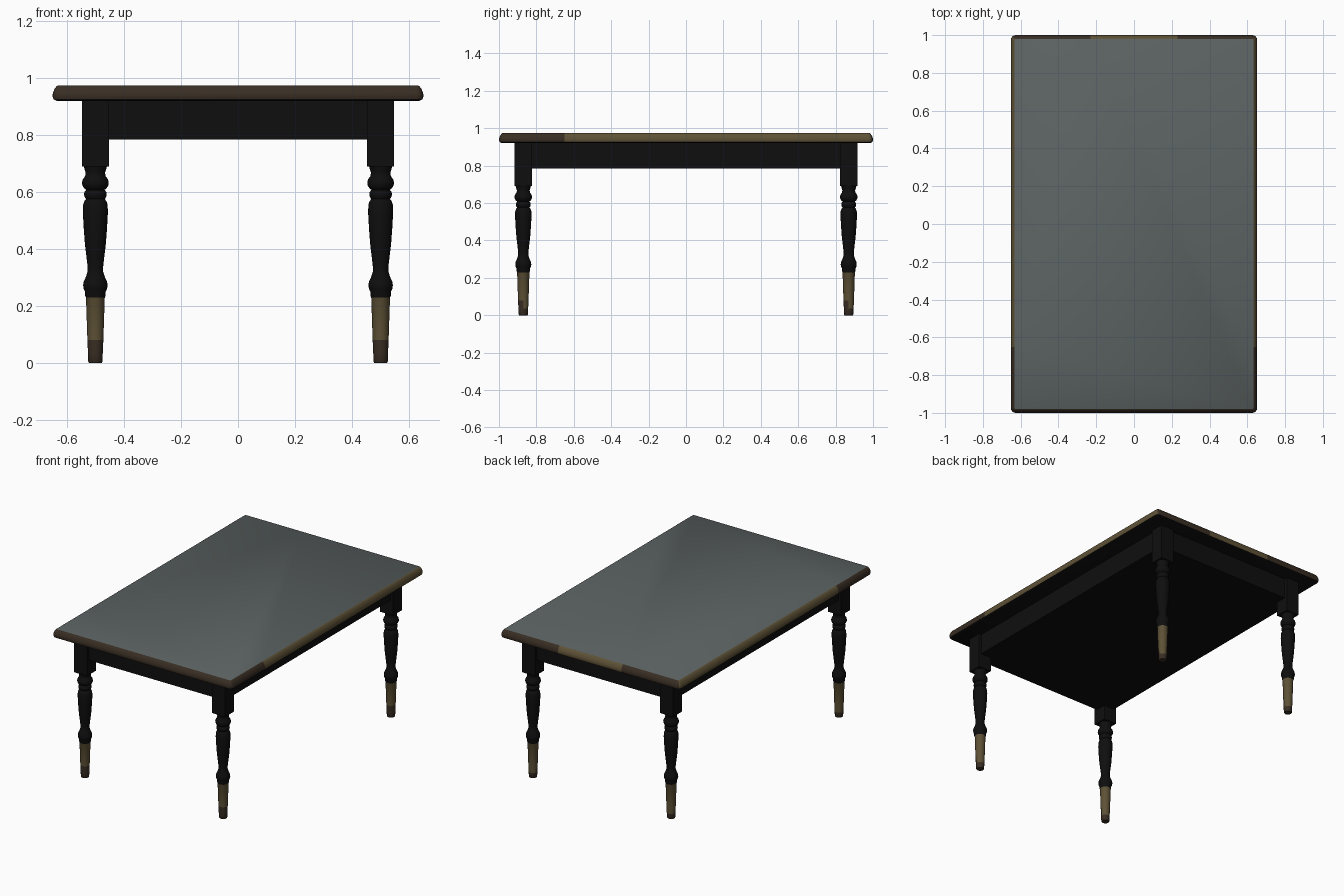
import bpy, bmesh, math

if "Cube" in bpy.data.objects:
    bpy.data.objects.remove(bpy.data.objects["Cube"])


def material(name, rgb):
    m = bpy.data.materials.new(name)
    m.diffuse_color = (*rgb, 1.0)
    m.use_nodes = True
    m.node_tree.nodes["Principled BSDF"].inputs["Base Color"].default_value = m.diffuse_color
    return m


BLACK = material("black paint", (0.0045, 0.0045, 0.0045))
GREY = material("grey top", (0.105, 0.123, 0.122))
TAN = material("worn tan wood", (0.112, 0.083, 0.037))
BROWN = material("dark brown wood", (0.040, 0.027, 0.017))


def finish(bm, name, mats, rule=None, angle=35):
    """Turn a bmesh into an object, colouring faces by a rule."""
    bmesh.ops.recalc_face_normals(bm, faces=bm.faces)
    bm.normal_update()
    if rule:
        for f in bm.faces:
            f.material_index = rule(f.calc_center_median(), f.normal)
    me = bpy.data.meshes.new(name)
    bm.to_mesh(me)
    bm.free()
    for m in mats:
        me.materials.append(m)
    ob = bpy.data.objects.new(name, me)
    bpy.context.collection.objects.link(ob)
    bpy.ops.object.select_all(action='DESELECT')
    ob.select_set(True)
    bpy.context.view_layer.objects.active = ob
    bpy.ops.object.shade_smooth_by_angle(angle=math.radians(angle))
    return ob


def loft(bm, rings):
    """Skin a stack of closed rings and cap both ends."""
    loops = [[bm.verts.new(p) for p in r] for r in rings]
    n = len(loops[0])
    for a, b in zip(loops, loops[1:]):
        for i in range(n):
            j = (i + 1) % n
            bm.faces.new((a[i], a[j], b[j], b[i]))
    bm.faces.new(loops[0][::-1])
    bm.faces.new(loops[-1])


def box(bm, x0, x1, y0, y1, z0, z1):
    loft(bm, [[(x0, y0, z), (x1, y0, z), (x1, y1, z), (x0, y1, z)] for z in (z0, z1)])


# Tabletop: rounded rectangle with a moulded edge, split where the wear changes
HX, HY, R = 0.652, 1.0, 0.026
WEAR_Y, WEAR_X = -0.65, 0.23


def outline(inset, z):
    hx, hy, r = HX - inset, HY - inset, R - inset
    pts = []
    corners = ((1, 1, 0), (-1, 1, 90), (-1, -1, 180), (1, -1, 270))
    splits = ([(WEAR_X, hy), (-WEAR_X, hy)], [(-hx, WEAR_Y)], [], [(hx, WEAR_Y)])
    for (sx, sy, start), extra in zip(corners, splits):
        for k in range(5):
            a = math.radians(start + 22.5 * k)
            pts.append((sx * (hx - r) + r * math.cos(a), sy * (hy - r) + r * math.sin(a), z))
        pts += [(x, y, z) for x, y in extra]
    return pts


def top_rule(c, n):
    if n.z > 0.95:
        return 1                                   # grey surface
    if c.z < 0.927:
        return 0                                   # black underside
    if abs(n.x) > abs(n.y):
        return 2 if c.y > WEAR_Y else 3            # long edges
    return 2 if n.y > 0 and abs(c.x) < WEAR_X else 3   # short edges


EDGE = [(0.016, 0.920), (0.004, 0.926), (0.0, 0.937), (0.002, 0.950),
        (0.008, 0.963), (0.014, 0.971), (0.020, 0.975)]
bm = bmesh.new()
loft(bm, [outline(i, z) for i, z in EDGE])
finish(bm, "tabletop", [BLACK, GREY, TAN, BROWN], top_rule)

# Apron under the top
bm = bmesh.new()
box(bm, -0.53, 0.53, -0.895, 0.895, 0.785, 0.925)
finish(bm, "apron", [BLACK])

# Turned legs: (radius, height), foot first
LX, LY, SIDES = 0.501, 0.870, 24
PROFILE = [(0.022, 0.0), (0.025, 0.004), (0.026, 0.035), (0.028, 0.080), (0.033, 0.230),
           (0.036, 0.236), (0.036, 0.250), (0.041, 0.260), (0.043, 0.272), (0.041, 0.285),
           (0.033, 0.303), (0.027, 0.322), (0.027, 0.335), (0.031, 0.370), (0.037, 0.420),
           (0.041, 0.475), (0.044, 0.530), (0.043, 0.555), (0.039, 0.568), (0.033, 0.576),
           (0.038, 0.583), (0.040, 0.592), (0.038, 0.601), (0.032, 0.608), (0.040, 0.614),
           (0.046, 0.625), (0.047, 0.634), (0.044, 0.645), (0.036, 0.656), (0.034, 0.668),
           (0.038, 0.680), (0.041, 0.692)]


def leg_rule(c, n):
    if c.z > 0.231:
        return 0
    if c.z < 0.035 or (c.z < 0.080 and n.y < 0):
        return 2                                   # dark worn tips
    return 1


for sx, side in ((-1, "left"), (1, "right")):
    for sy, end in ((-1, "front"), (1, "back")):
        cx, cy = sx * LX, sy * LY
        bm = bmesh.new()
        loft(bm, [[(cx + r * math.cos(2 * math.pi * i / SIDES),
                    cy + r * math.sin(2 * math.pi * i / SIDES), z) for i in range(SIDES)]
                  for r, z in PROFILE])
        # Square block at the head of the leg
        box(bm, cx - 0.047, cx + 0.047, cy - 0.046, cy + 0.046, 0.690, 0.925)
        finish(bm, end + "_" + side + "_leg", [BLACK, TAN, BROWN], leg_rule, 50)
